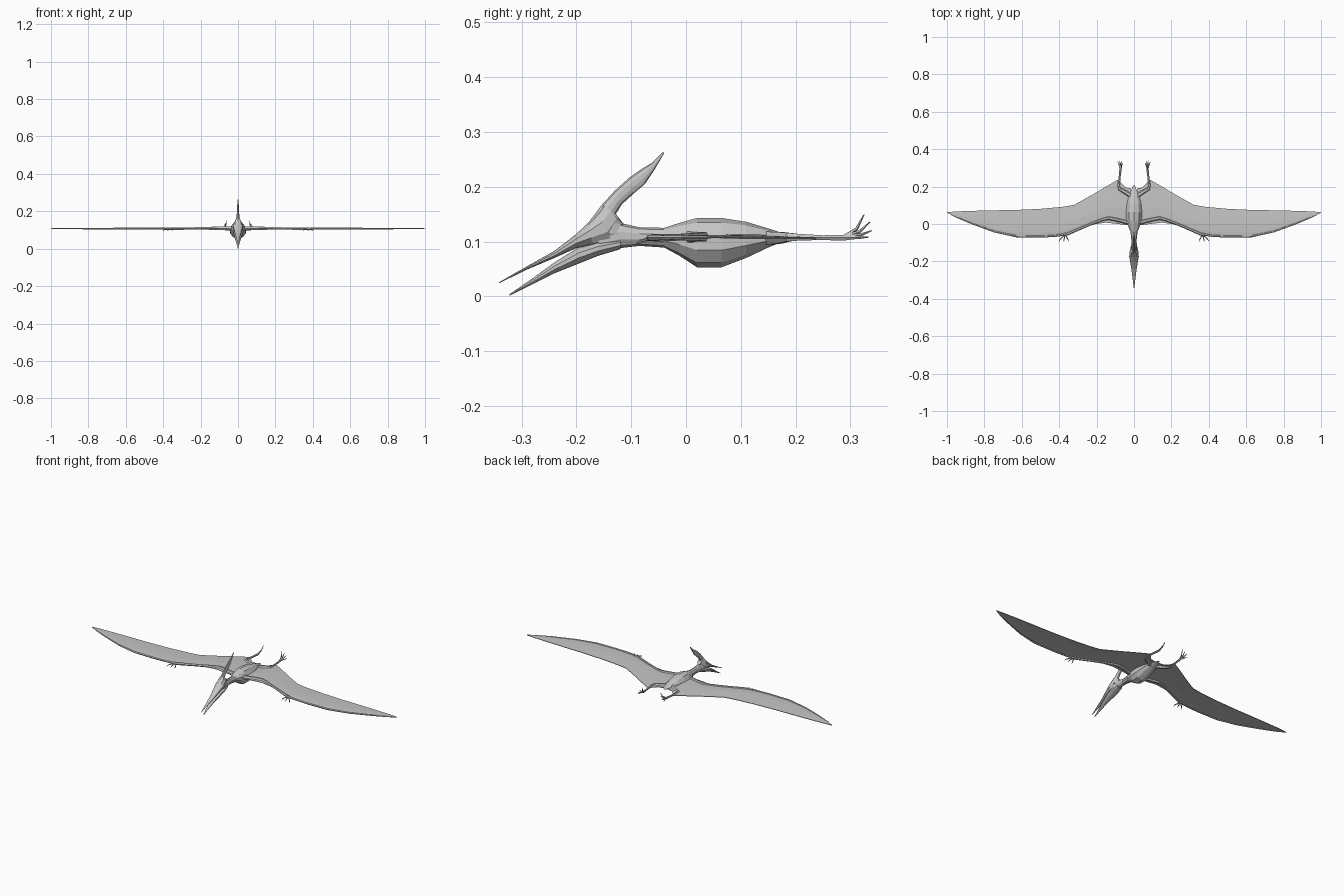
import bpy, bmesh, math
from mathutils import Vector

skin = bpy.data.materials.new("light_grey_skin")
skin.diffuse_color = (0.56, 0.56, 0.56, 1)


def finish(name, bm):
    bmesh.ops.recalc_face_normals(bm, faces=bm.faces[:])
    me = bpy.data.meshes.new(name)
    bm.to_mesh(me)
    bm.free()
    me.materials.append(skin)
    ob = bpy.data.objects.new(name, me)
    bpy.context.collection.objects.link(ob)
    return ob


def bridge(bm, rings):
    """Skin a list of point rings into a closed tube."""
    vr = [[bm.verts.new(p) for p in r] for r in rings]
    n = len(vr[0])
    for a, b in zip(vr, vr[1:]):
        for i in range(n):
            j = (i + 1) % n
            bm.faces.new((a[i], a[j], b[j], b[i]))
    bm.faces.new(vr[0])
    bm.faces.new(vr[-1])


def loft(name, sections, sides=10):
    """Each section: lower (y, z), upper (y, z), half width."""
    bm = bmesh.new()
    rings = []
    for ya, za, yb, zb, w in sections:
        ring = []
        for i in range(sides):
            t = 2 * math.pi * i / sides
            k = (1 - math.cos(t)) / 2
            ring.append((w * math.sin(t), ya + (yb - ya) * k, za + (zb - za) * k))
        rings.append(ring)
    bridge(bm, rings)
    return finish(name, bm)


def tube(name, path, side, sides=6):
    """Tapered limb through points (x, y, z, radius), mirrored by side."""
    pts = [Vector((p[0] * side, p[1], p[2])) for p in path]
    bm = bmesh.new()
    rings = []
    for i, p in enumerate(pts):
        d = (pts[min(i + 1, len(pts) - 1)] - pts[max(i - 1, 0)]).normalized()
        u = d.cross(Vector((0, 0, 1))).normalized()
        v = u.cross(d)
        r = path[i][3]
        rings.append([p + r * (u * math.cos(2 * math.pi * k / sides)
                               + v * math.sin(2 * math.pi * k / sides))
                      for k in range(sides)])
    bridge(bm, rings)
    return finish(name, bm)


# Torso and neck
torso = [(-0.16, .078, .130, .018), (-0.12, .088, .134, .016), (-0.085, .092, .126, .015),
         (-0.04, .089, .125, .020), (-0.012, .074, .134, .033), (0.02, .053, .143, .043),
         (0.065, .053, .143, .045), (0.11, .070, .136, .040), (0.15, .089, .124, .030),
         (0.18, .101, .114, .017), (0.205, .106, .108, .004)]
loft("torso_and_neck", [(y, a, y, b, w) for y, a, b, w in torso])

# Skull with upper beak, sweeping up into the crest
loft("skull_and_beak", [
    (-.341, .024, -.341, .026, .002), (-.29, .049, -.29, .055, .008),
    (-.24, .070, -.24, .083, .015), (-.20, .088, -.20, .114, .022),
    (-.17, .092, -.178, .135, .027), (-.135, .096, -.160, .158, .024),
    (-.112, .130, -.153, .168, .013)])
loft("crest", [
    (-.110, .110, -.188, .120, .022), (-.116, .135, -.165, .152, .014),
    (-.128, .150, -.153, .168, .010), (-.117, .168, -.130, .193, .007),
    (-.096, .187, -.102, .218, .006), (-.075, .205, -.082, .232, .005),
    (-.057, .232, -.063, .243, .004), (-.040, .261, -.042, .264, .002)])

# Lower jaw
loft("lower_jaw", [
    (-.322, .001, -.322, .004, .002), (-.28, .022, -.28, .033, .008),
    (-.24, .042, -.24, .062, .015), (-.195, .060, -.195, .090, .023),
    (-.16, .074, -.16, .100, .026), (-.12, .086, -.12, .105, .018)])

# Wing stations: x, leading y, trailing y
stations = [(.015, -.005, .19), (.045, -.005, .195), (.085, .0, .237), (.15, .008, .20),
            (.22, -.003, .158), (.32, -.042, .102), (.38, -.060, .092), (.5, -.069, .081),
            (.63, -.066, .075), (.75, -.040, .073), (.87, .003, .070), (.95, .036, .067),
            (.997, .060, .063)]
# Chordwise fraction and height
chord = [(0, .106), (.15, .110), (.4, .111), (.7, .109), (1, .106)]

for side, tag in ((1, "left"), (-1, "right")):
    # Wing membrane
    bm = bmesh.new()
    grid = [[bm.verts.new((side * x, a + (b - a) * f, .108 + (z - .108) * (1 - .8 * x)))
             for f, z in chord] for x, a, b in stations]
    for r, s in zip(grid, grid[1:]):
        for i in range(len(chord) - 1):
            bm.faces.new((r[i], r[i + 1], s[i + 1], s[i]))
    wing = finish("wing_membrane_" + tag, bm)
    if wing.data.polygons[0].normal.z < 0:
        wing.data.flip_normals()
    mod = wing.modifiers.new("thickness", 'SOLIDIFY')
    mod.thickness = .003
    mod.offset = 0

    # Arm bones and long wing finger along the leading edge
    tube("arm_" + tag, [(.02, .005, .108, .012), (.07, .018, .109, .010),
                        (.135, .032, .109, .010), (.17, .024, .109, .008),
                        (.25, -.008, .108, .007), (.36, -.055, .107, .008)], side)
    tube("wing_finger_" + tag, [(.35, -.052, .107, .008), (.42, -.063, .107, .006),
                                (.5, -.067, .107, .006), (.63, -.065, .107, .006),
                                (.75, -.039, .107, .005), (.87, .004, .108, .004),
                                (.95, .037, .108, .003), (.999, .061, .108, .001)], side)

    # Three small clawed fingers
    for n, dx in enumerate((-.018, .005, .028)):
        tube(f"claw_finger_{n}_{tag}", [(.367, -.055, .106, .004),
                                        (.369 + dx * .7, -.076, .103, .003),
                                        (.369 + dx, -.085, .100, .0025),
                                        (.371 + dx * 1.1, -.093, .094, .0008)], side, 5)

    # Leg
    tube("leg_" + tag, [(.015, .150, .106, .014), (.05, .172, .107, .012),
                        (.078, .187, .108, .009), (.082, .205, .108, .007),
                        (.077, .25, .107, .005), (.073, .285, .107, .006),
                        (.072, .298, .107, .005)], side)

    # Four spread toes
    for n, (tx, ty, tz) in enumerate(((.060, .325, .149), (.069, .336, .136),
                                      (.078, .339, .120), (.088, .333, .108))):
        mx, my, mz = (.072 + tx) / 2, (.29 + ty) / 2 + .004, .107 + (tz - .107) * .38
        tube(f"toe_{n}_{tag}", [(.072, .287, .107, .004), (mx, my, mz, .003),
                                (tx, ty, tz, .001)], side, 5)
